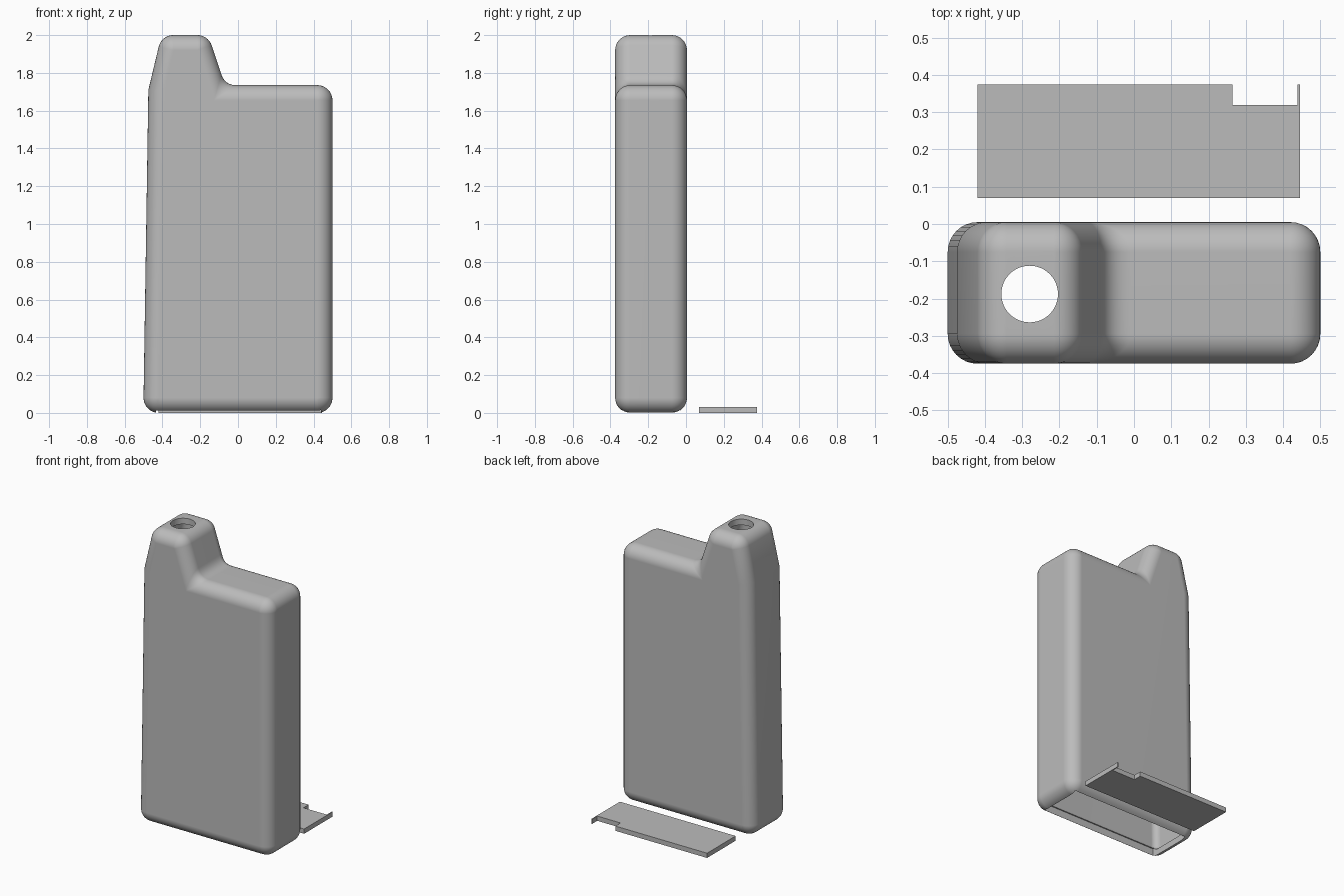
import bpy, bmesh, math

if "Cube" in bpy.data.objects:
    bpy.data.objects.remove(bpy.data.objects["Cube"])

R = 0.08                 # outer rounding radius
WALL = 0.04              # shell thickness
Y0, Y1 = -0.375, 0.005   # front and back of the case

grey = bpy.data.materials.new("plain grey")
grey.diffuse_color = (0.5, 0.5, 0.5, 1)
grey.use_nodes = True
grey.node_tree.nodes["Principled BSDF"].inputs["Base Color"].default_value = grey.diffuse_color


def make_object(name, bm):
    bmesh.ops.recalc_face_normals(bm, faces=bm.faces[:])
    mesh = bpy.data.meshes.new(name)
    bm.to_mesh(mesh)
    bm.free()
    mesh.materials.append(grey)
    ob = bpy.data.objects.new(name, mesh)
    bpy.context.collection.objects.link(ob)
    return ob


def arc(a0, a1, n=10):
    return [(math.cos(math.radians(a0 + (a1 - a0) * i / n)),
             math.sin(math.radians(a0 + (a1 - a0) * i / n))) for i in range(n + 1)]


def concave(core, p0, p1, p2, n=10):
    # soft inner corner between shoulder and neck, relative to its core point
    out = []
    for i in range(n + 1):
        t = i / n
        p = [(1 - t) ** 2 * p0[k] + 2 * t * (1 - t) * p1[k] + t * t * p2[k] for k in (0, 1)]
        out.append(((p[0] - core[0]) / R, (p[1] - core[1]) / R))
    return out


# side profile: core point of each corner, and unit offsets around it
inner = (-0.127, 1.655)
corners = [
    ((0.42, 0.08), arc(-90, 0)),
    ((0.42, 1.655), arc(0, 90)),
    (inner, concave(inner, (-0.009, 1.735), (-0.069, 1.735), (-0.088, 1.792))),
    ((-0.215, 1.92), arc(18.4, 90)),
    ((-0.342, 1.92), arc(90, 166.5)),
    ((-0.395, 1.70), [(-0.995, 0.12)]),
    ((-0.42, 0.08), arc(179.1, 270)),
]


def rounded_case(name, r, steps=8):
    # sweeps the profile from front to back with rounded rims
    bm = bmesh.new()
    angles = [math.pi / 2 * i / steps for i in range(steps + 1)]
    levels = [(math.sin(t), Y0 + R - r * math.cos(t)) for t in angles]
    levels += [(math.sin(t), Y1 - R + r * math.cos(t)) for t in reversed(angles)]
    rings = []
    for s, y in levels:
        rings.append([bm.verts.new((c[0] + r * s * o[0], y, c[1] + r * s * o[1]))
                      for c, offs in corners for o in offs])
    n = len(rings[0])
    for a, b in zip(rings, rings[1:]):
        for i in range(n):
            j = (i + 1) % n
            bm.faces.new((a[i], a[j], b[j], b[i]))
    bm.faces.new(rings[0])
    bm.faces.new(rings[-1])
    bmesh.ops.remove_doubles(bm, verts=bm.verts[:], dist=1e-5)
    return make_object(name, bm)


def prism(name, pts, z0, z1):
    bm = bmesh.new()
    face = bm.faces.new([bm.verts.new((x, y, z0)) for x, y in pts])
    ext = bmesh.ops.extrude_face_region(bm, geom=[face])
    for v in ext["geom"]:
        if isinstance(v, bmesh.types.BMVert):
            v.co.z = z1
    return make_object(name, bm)


# hollow case
case = rounded_case("case_shell", R)
cavity = rounded_case("cavity_cutter", R - WALL)

# bottom opening and round top hole
opening = prism("opening_cutter", [(-0.435, -0.337), (0.44, -0.337), (0.44, -0.033), (-0.435, -0.033)],
                -0.1, 0.06)
hole = prism("hole_cutter", [(-0.28 + 0.076 * x, -0.188 + 0.076 * y) for x, y in arc(0, 360, 48)[:-1]],
             1.88, 2.1)

for cutter in (cavity, opening, hole):
    cutter.hide_render = True
    mod = case.modifiers.new("cut", 'BOOLEAN')
    mod.operation = 'DIFFERENCE'
    mod.solver = 'EXACT'
    mod.object = cutter
    bpy.context.view_layer.objects.active = case
    bpy.ops.object.modifier_apply(modifier=mod.name)
    bpy.data.objects.remove(cutter)

# loose bottom lid with a notch and thin tab
prism("bottom_lid", [(-0.42, 0.07), (0.445, 0.07), (0.445, 0.375), (0.439, 0.375), (0.439, 0.32),
                     (0.265, 0.32), (0.265, 0.375), (-0.42, 0.375)], 0.0, 0.032)

# smooth rounding, flat walls
bpy.ops.object.select_all(action='DESELECT')
case.select_set(True)
bpy.context.view_layer.objects.active = case
bpy.ops.object.shade_smooth_by_angle(angle=math.radians(30))
weighted = case.modifiers.new("flat_walls", 'WEIGHTED_NORMAL')
weighted.keep_sharp = True
